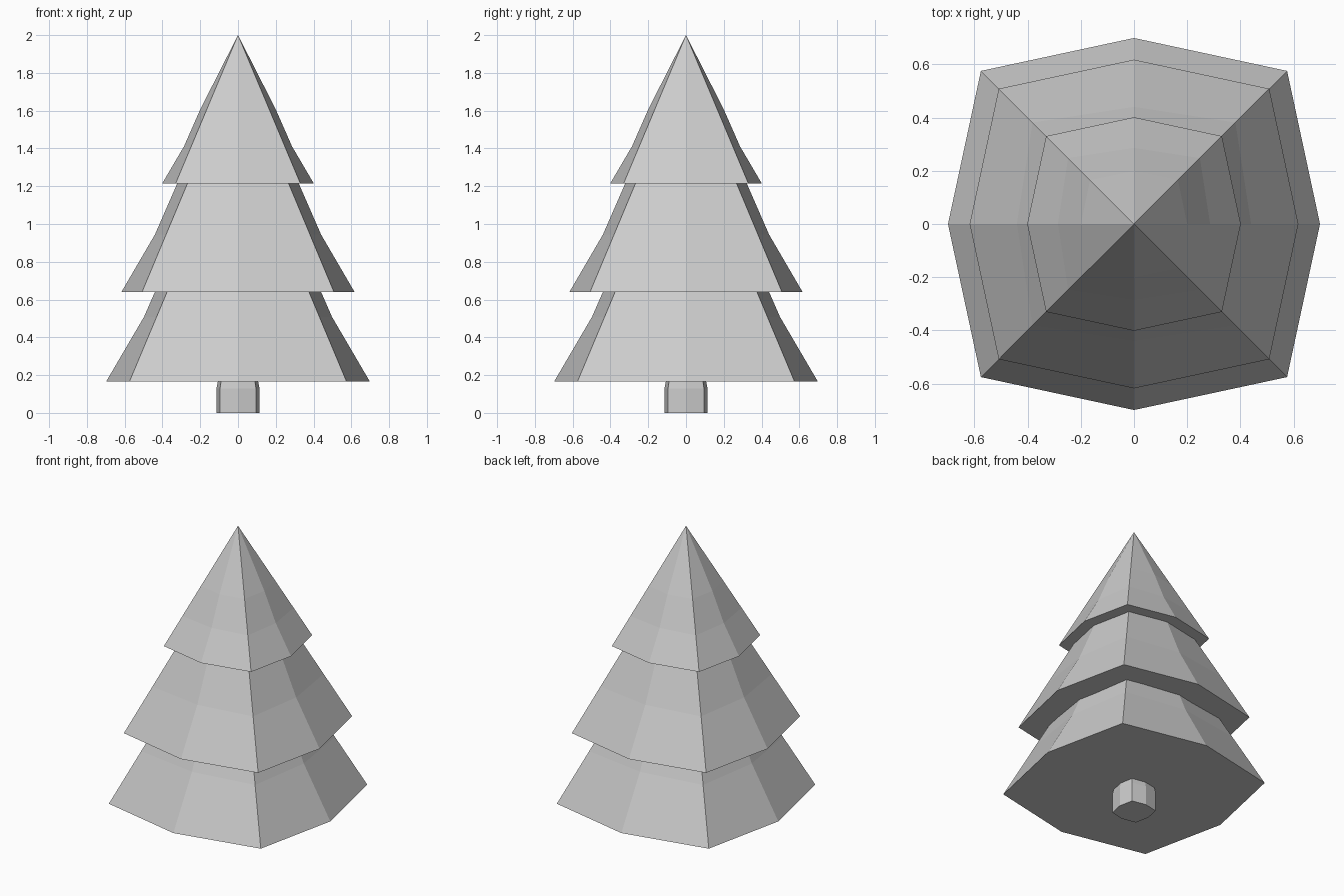
import bpy, bmesh

if "Cube" in bpy.data.objects:
    bpy.data.objects.remove(bpy.data.objects["Cube"])


def stacked_octagons(name, rings, tip=None):
    """Flat-faced solid from rings of (z, axis radius, corner coordinate)."""
    bm = bmesh.new()
    loops = []
    for z, a, c in rings:
        pts = [(a, 0), (c, c), (0, a), (-c, c), (-a, 0), (-c, -c), (0, -a), (c, -c)]
        loops.append([bm.verts.new((x, y, z)) for x, y in pts])
    bm.faces.new(loops[0][::-1])
    for lo, hi in zip(loops, loops[1:]):
        for i in range(8):
            j = (i + 1) % 8
            bm.faces.new((lo[i], lo[j], hi[j], hi[i]))
    if tip is None:
        bm.faces.new(loops[-1])
    else:
        top = bm.verts.new((0, 0, tip))
        for i in range(8):
            bm.faces.new((loops[-1][i], loops[-1][(i + 1) % 8], top))
    bmesh.ops.recalc_face_normals(bm, faces=bm.faces)
    mesh = bpy.data.meshes.new(name)
    bm.to_mesh(mesh)
    bm.free()
    obj = bpy.data.objects.new(name, mesh)
    bpy.context.collection.objects.link(obj)
    return obj


# Foliage tiers: straight corner ridges, gently kinked sides
# (fraction of height, axis radius / corner coordinate)
bulge = [(0, 1.215), (0.25, 1.155), (0.5, 1.21)]
tiers = [("lower_foliage", 0.165, 1.535, 0.575),
         ("middle_foliage", 0.64, 1.855, 0.508),
         ("top_foliage", 1.215, 2.0, 0.33)]
for name, base, tip, corner in tiers:
    rings = []
    for t, ratio in bulge:
        c = corner * (1 - t)
        rings.append((base + t * (tip - base), c * ratio, c))
    stacked_octagons(name, rings, tip)

# Trunk: short octagonal post running up into the lower tier
stacked_octagons("trunk", [(0, 0.115, 0.095), (0.13, 0.114, 0.095), (0.2, 0.10, 0.085)])
